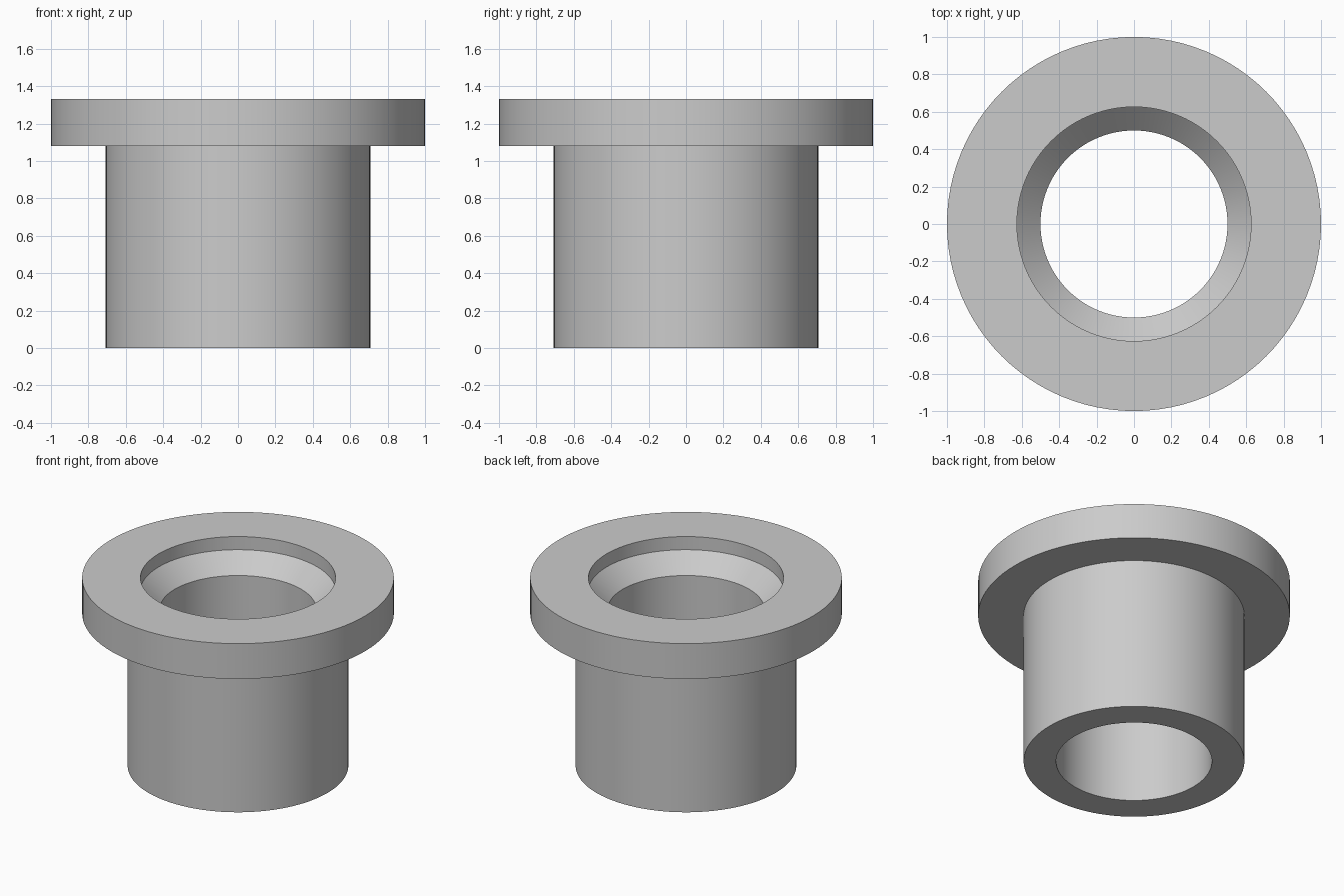
import bpy, bmesh, math

if "Cube" in bpy.data.objects:
    bpy.data.objects.remove(bpy.data.objects["Cube"], do_unlink=True)

# Plain grey metal
grey = bpy.data.materials.new("plain_grey")
grey.use_nodes = True
colour = (0.6, 0.6, 0.6, 1)
grey.diffuse_color = colour
grey.node_tree.nodes["Principled BSDF"].inputs["Base Color"].default_value = colour


def lathe(name, profile, steps=96):
    """Spin a closed (radius, height) profile around the z axis."""
    bm = bmesh.new()
    verts = [bm.verts.new((r, 0, z)) for r, z in profile]
    edges = [bm.edges.new((v, verts[i - 1])) for i, v in enumerate(verts)]
    bmesh.ops.spin(bm, geom=verts + edges, cent=(0, 0, 0), axis=(0, 0, 1),
                   angle=math.tau, steps=steps, use_merge=True)
    bmesh.ops.remove_doubles(bm, verts=bm.verts, dist=0.0001)
    bmesh.ops.recalc_face_normals(bm, faces=bm.faces)
    mesh = bpy.data.meshes.new(name)
    bm.to_mesh(mesh)
    bm.free()
    mesh.materials.append(grey)
    obj = bpy.data.objects.new(name, mesh)
    bpy.context.collection.objects.link(obj)
    bpy.ops.object.select_all(action="DESELECT")
    obj.select_set(True)
    bpy.context.view_layer.objects.active = obj
    bpy.ops.object.shade_smooth_by_angle(angle=math.radians(30))
    return obj


height, flange_base = 1.33, 1.08
bore, recess, barrel, flange = 0.5, 0.626, 0.708, 1.0
seat_top, seat_base = height - 0.093, height - 0.217

# Flanged bushing: barrel, flange, recess, sloped seat and through bore
lathe("flanged_bushing", [
    (bore, 0), (barrel, 0),
    (barrel, flange_base), (flange, flange_base),
    (flange, height), (recess, height),
    (recess, seat_top), (bore, seat_base),
])
